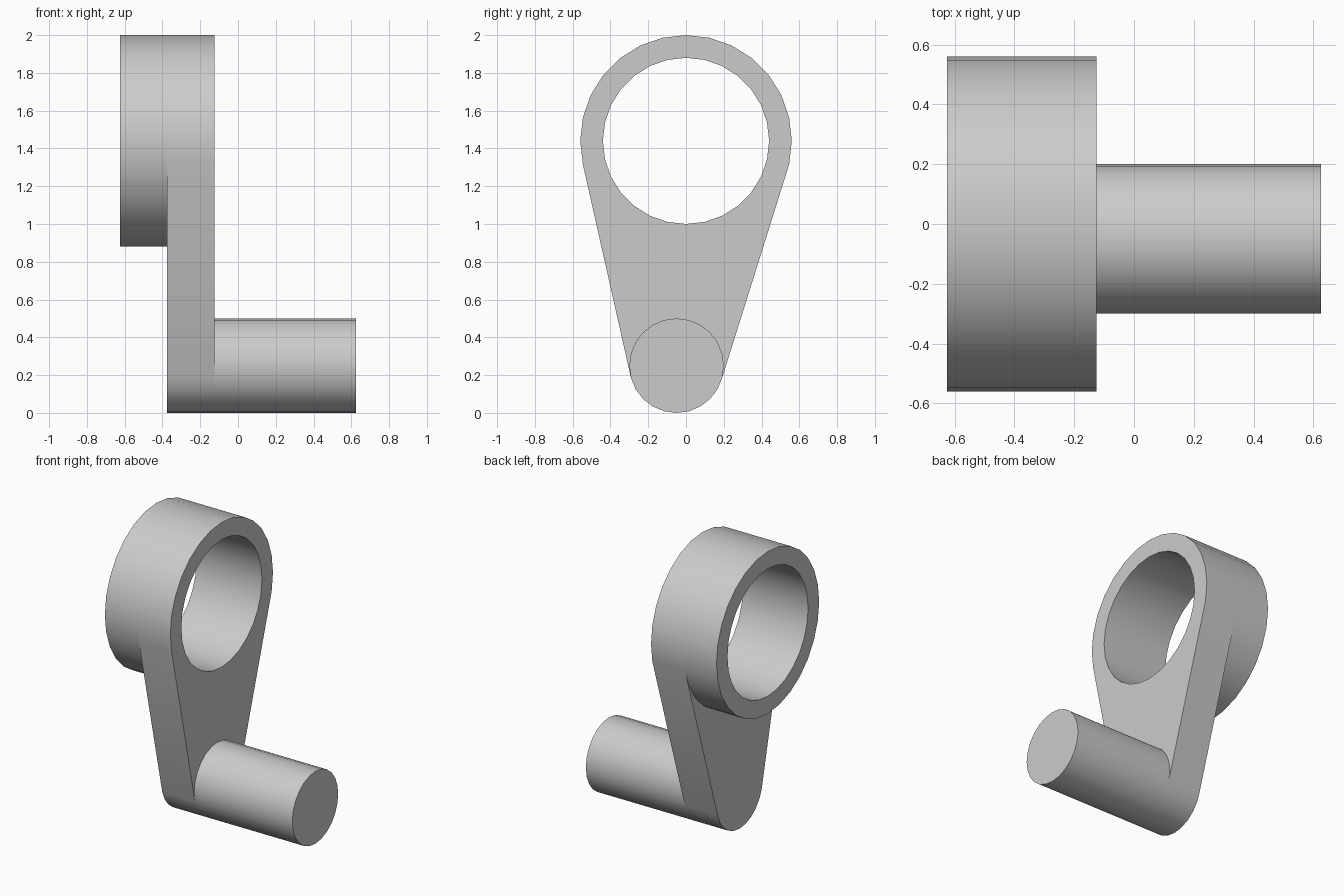
import bpy, bmesh, math
from mathutils import Vector
from mathutils.geometry import convex_hull_2d

cube = bpy.data.objects.get("Cube")
if cube:
    bpy.data.objects.remove(cube, do_unlink=True)

grey = bpy.data.materials.new("plain grey")
grey.use_nodes = True
colour = (0.6, 0.6, 0.6, 1)
grey.diffuse_color = colour
grey.node_tree.nodes["Principled BSDF"].inputs["Base Color"].default_value = colour


def circle(y, z, radius, sides):
    """Circle as (y, z) points, with one point at the top."""
    turns = [2 * math.pi * i / sides for i in range(sides)]
    return [Vector((y + radius * math.sin(a), z + radius * math.cos(a))) for a in turns]


def prism(name, x0, x1, outline, hole=None, open_end=None):
    """Extrude a (y, z) outline along x, with an optional hole and open end."""
    bm = bmesh.new()
    for loop in filter(None, (outline, hole)):
        verts = [bm.verts.new((x0, p.x, p.y)) for p in loop]
        for i, v in enumerate(verts):
            bm.edges.new((verts[i - 1], v))
    bmesh.ops.triangle_fill(bm, use_beauty=True, edges=bm.edges[:])
    ext = bmesh.ops.extrude_face_region(bm, geom=bm.faces[:], use_keep_orig=True)
    moved = [g for g in ext["geom"] if isinstance(g, bmesh.types.BMVert)]
    bmesh.ops.translate(bm, verts=moved, vec=(x1 - x0, 0, 0))
    bmesh.ops.recalc_face_normals(bm, faces=bm.faces[:])
    # Remove the cap that is buried against the arm
    if open_end is not None:
        caps = [f for f in bm.faces if all(abs(v.co.x - open_end) < 1e-4 for v in f.verts)]
        bmesh.ops.delete(bm, geom=caps, context="FACES")
    mesh = bpy.data.meshes.new(name)
    bm.to_mesh(mesh)
    bm.free()
    mesh.materials.append(grey)
    obj = bpy.data.objects.new(name, mesh)
    bpy.context.collection.objects.link(obj)
    bpy.ops.object.select_all(action="DESELECT")
    obj.select_set(True)
    bpy.context.view_layer.objects.active = obj
    bpy.ops.object.shade_smooth_by_angle(angle=math.radians(30))
    return obj


ring_outer = circle(0, 1.44, 0.56, 28)
ring_bore = circle(0, 1.44, 0.44, 28)
pin_round = circle(-0.05, 0.25, 0.25, 24)

# Tapered arm wraps the ring and the pin
points = ring_outer + pin_round
arm_outline = [points[i] for i in convex_hull_2d(points)]
prism("arm", -0.375, -0.125, arm_outline, ring_bore)

# Ring collar behind the arm, pin in front of it
prism("ring_collar", -0.625, -0.375, ring_outer, ring_bore, open_end=-0.375)
prism("crank_pin", -0.125, 0.625, pin_round, open_end=-0.125)
